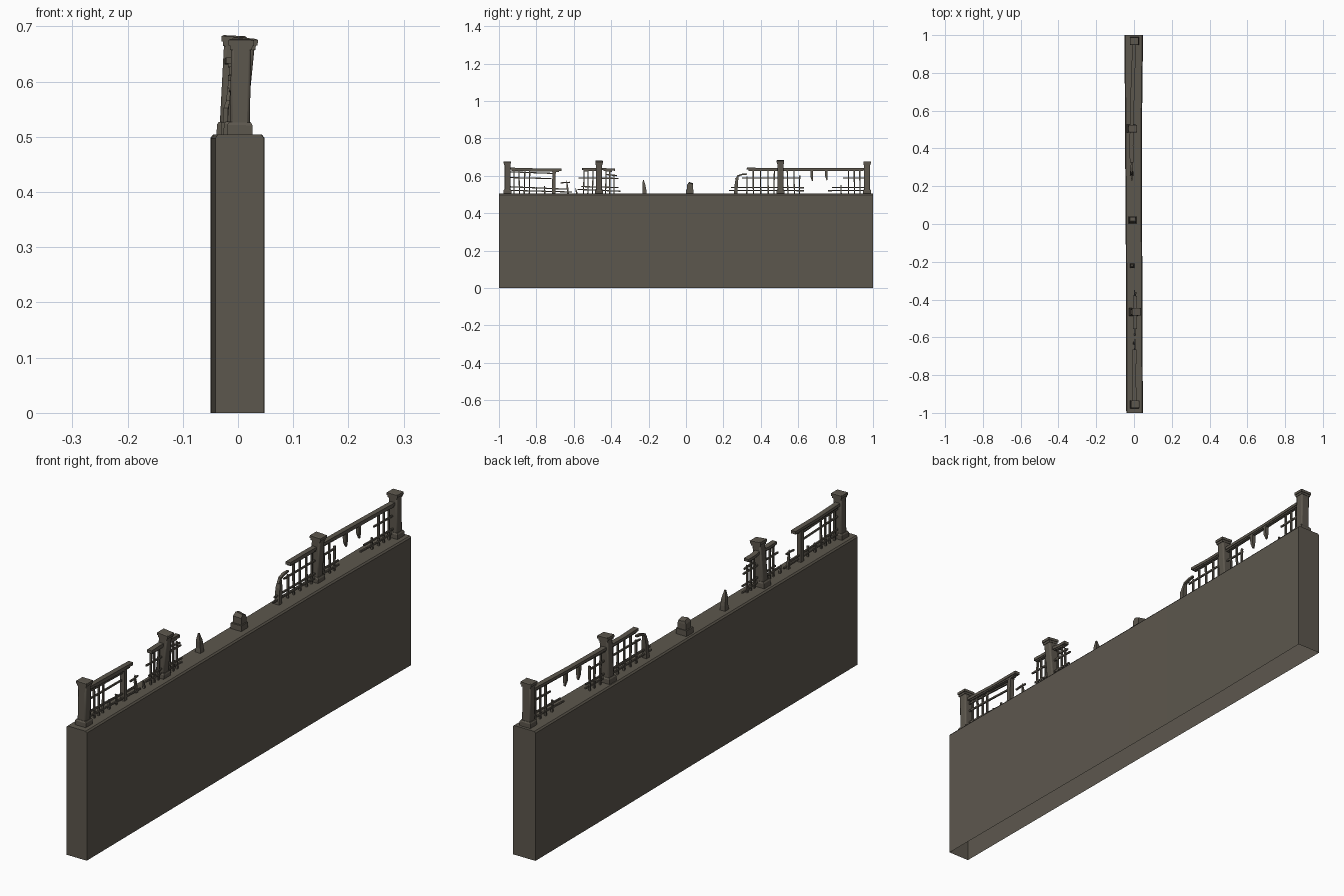
import bpy, bmesh, math, random
from mathutils import Vector

random.seed(4)
stone = bpy.data.materials.new("weathered brown stone")
stone.diffuse_color = (0.108, 0.095, 0.075, 1)
TOP = 0.503


def finish(name, bm, smooth=None, bevel=0):
    bmesh.ops.recalc_face_normals(bm, faces=bm.faces)
    me = bpy.data.meshes.new(name)
    bm.to_mesh(me)
    bm.free()
    me.materials.append(stone)
    ob = bpy.data.objects.new(name, me)
    bpy.context.collection.objects.link(ob)
    if bevel:
        m = ob.modifiers.new("bevel", 'BEVEL')
        m.width, m.segments = bevel, 2
    if smooth:
        bpy.ops.object.select_all(action='DESELECT')
        ob.select_set(True)
        bpy.context.view_layer.objects.active = ob
        bpy.ops.object.shade_smooth_by_angle(angle=math.radians(smooth))
    return ob


# rectangular bar swept along points; sizes are (x width, depth) per point
def sweep(name, pts, sizes, **kw):
    pts = [Vector(p) for p in pts]
    if not isinstance(sizes, list):
        sizes = [sizes] * len(pts)
    bm = bmesh.new()
    rings = []
    for i, (p, (w, d)) in enumerate(zip(pts, sizes)):
        t = (pts[min(i + 1, len(pts) - 1)] - pts[max(i - 1, 0)]).normalized()
        up = t.cross(Vector((1, 0, 0))).normalized()
        side = up.cross(t)
        rings.append([bm.verts.new(p + side * (a * w / 2) + up * (b * d / 2))
                      for a, b in ((-1, -1), (1, -1), (1, 1), (-1, 1))])
    for r, s in zip(rings, rings[1:]):
        for k in range(4):
            bm.faces.new((r[k], r[(k + 1) % 4], s[(k + 1) % 4], s[k]))
    bm.faces.new(rings[0])
    bm.faces.new(rings[-1])
    return finish(name, bm, **kw)


# wall: open-bottomed body with slightly uneven width and worn top edges
bm = bmesh.new()
stations = [(-1, -0.041, 0.047), (0.0, -0.044, 0.043), (0.5, -0.048, 0.042), (1, -0.05, 0.048)]
rings = []
for y, a, b in stations:
    prof = [(a, 0), (a, TOP - 0.005), (a + 0.005, TOP + 0.001),
            (b - 0.005, TOP + 0.001), (b, TOP - 0.005), (b, 0)]
    rings.append([bm.verts.new((x, y, z)) for x, z in prof])
for r, s in zip(rings, rings[1:]):
    for k in range(5):
        bm.faces.new((r[k], r[k + 1], s[k + 1], s[k]))
bm.faces.new(rings[0])
bm.faces.new(rings[-1])
finish("wall", bm, smooth=35)


# main posts: plinth, shaft, collar and cap, each leaning a little
def post(name, x, y, top, lean):
    def at(z):
        return (x + lean * (z - TOP) / 0.17, y, z)
    sweep(name + "_base", [at(TOP - 0.002), at(0.521), at(0.526)],
          [(0.046, 0.042), (0.046, 0.042), (0.04, 0.036)])
    sweep(name + "_shaft", [at(0.52), at(top - 0.015)], (0.036, 0.033), bevel=0.005, smooth=40)
    sweep(name + "_collar", [at(top - 0.02), at(top - 0.012)], (0.04, 0.036))
    sweep(name + "_cap", [at(top - 0.012), at(top - 0.002), at(top)],
          [(0.046, 0.04), (0.046, 0.04), (0.038, 0.032)])


for n, x, y, top, lean in (("post_1", 0.003, -0.955, 0.677, 0.003),
                           ("post_2", -0.004, -0.465, 0.679, 0.017),
                           ("post_3", -0.016, 0.505, 0.683, 0.009),
                           ("post_4", 0.003, 0.968, 0.677, -0.002)):
    post(n, x, y, top, lean)

# broken stump of the missing middle post
sweep("stump_base", [(-0.008, 0.02, TOP - 0.002), (-0.008, 0.02, 0.526)], (0.046, 0.042))
sweep("stump_shaft", [(-0.008, 0.022, 0.52), (-0.008, 0.022, 0.55), (-0.006, 0.026, 0.561)],
      [(0.036, 0.032), (0.036, 0.032), (0.03, 0.022)])


# centre line of the railing
def cx(y):
    if y > 0.5:
        return -0.012 + (y - 0.5) * 0.03
    return -0.012 if y > 0 else (0.003 if y < -0.6 else 0.006)


# top rails: moulded from a main bar with a narrower bar below
for i, (y0, y1, z0, z1) in enumerate(((-0.94, -0.665, 0.638, 0.632), (-0.555, -0.45, 0.635, 0.637),
                                      (-0.45, -0.38, 0.637, 0.632), (0.325, 0.505, 0.638, 0.637),
                                      (0.505, 0.965, 0.637, 0.637))):
    ym = (y0 + y1) / 2
    sweep(f"top_rail_{i}", [(cx(y0), y0, z0), (cx(ym) - 0.002, ym, (z0 + z1) / 2 - 0.001), (cx(y1), y1, z1)],
          (0.02, 0.011))
    sweep(f"under_rail_{i}", [(cx(y0), y0 + 0.008, z0 - 0.008), (cx(y1), y1 - 0.015, z1 - 0.008)],
          (0.013, 0.007))

# thin horizontal bars: start y, end y, start z, end z
bars = [(-0.94, -0.7, 0.621, 0.612), (-0.94, -0.72, 0.59, 0.585), (-0.94, -0.63, 0.541, 0.528),
        (-0.94, -0.61, 0.522, 0.513), (-0.67, -0.62, 0.562, 0.565),
        (-0.575, -0.36, 0.588, 0.586), (-0.58, -0.35, 0.527, 0.517), (-0.56, -0.36, 0.542, 0.537),
        (-0.43, -0.37, 0.607, 0.6),
        (0.30, 0.61, 0.588, 0.588), (0.24, 0.63, 0.538, 0.536), (0.23, 0.63, 0.521, 0.52),
        (0.76, 0.96, 0.52, 0.521), (0.78, 0.96, 0.538, 0.538), (0.84, 0.96, 0.588, 0.588)]
for i, (y0, y1, z0, z1) in enumerate(bars):
    ym = (y0 + y1) / 2
    sweep(f"thin_bar_{i}", [(cx(y0), y0, z0), (cx(ym) + random.uniform(-0.002, 0.002), ym, (z0 + z1) / 2),
                            (cx(y1) + random.uniform(-0.004, 0.004), y1, z1)], (0.006, 0.006))

# thin balusters: y, bottom z, top z
balusters = [(-0.92, 0.5, 0.63), (-0.89, 0.5, 0.63), (-0.865, 0.5, 0.63), (-0.838, 0.5, 0.625),
             (-0.80, 0.5, 0.54), (-0.755, 0.5, 0.545), (-0.548, 0.5, 0.63), (-0.525, 0.5, 0.63),
             (-0.50, 0.5, 0.63), (-0.43, 0.5, 0.63), (-0.408, 0.5, 0.63), (-0.385, 0.5, 0.61),
             (0.325, 0.5, 0.595), (0.36, 0.5, 0.63), (0.40, 0.5, 0.63), (0.44, 0.5, 0.63), (0.47, 0.5, 0.63),
             (0.545, 0.5, 0.63), (0.58, 0.5, 0.63), (0.607, 0.5, 0.6), (0.83, 0.5, 0.55),
             (0.868, 0.5, 0.63), (0.90, 0.5, 0.63), (0.93, 0.5, 0.63)]
for i, (y, z0, z1) in enumerate(balusters):
    lean = random.uniform(-0.004, 0.004)
    sweep(f"baluster_{i}", [(cx(y), y, z0), (cx(y), y + lean, z1)], (0.007, 0.006))

# thick middle baluster and the broken stubs hanging from the rail
sweep("thick_baluster", [(0.002, -0.708, 0.5), (0.0, -0.705, 0.63)], (0.018, 0.018))
for i, (y, z) in enumerate(((0.672, 0.572), (0.75, 0.576))):
    sweep(f"hanging_stub_{i}", [(cx(y), y, 0.633), (cx(y), y, z + 0.022), (cx(y), y + 0.004, z)],
          [(0.014, 0.014), (0.013, 0.013), (0.006, 0.005)])

# splintered upright shards
for i, (x, y, z, w) in enumerate(((-0.01, -0.222, 0.578, 0.024), (0.001, -0.632, 0.575, 0.011),
                                  (0.004, -0.585, 0.535, 0.009))):
    h = z - TOP
    sweep(f"shard_{i}", [(x, y, TOP - 0.002), (x, y, TOP + h * 0.25), (x, y - 0.003, TOP + h * 0.6), (x, y - 0.006, z)],
          [(w, w), (w * 0.8, w * 0.85), (w * 0.75, w * 0.7), (w * 0.2, w * 0.2)])

# bent end of the broken rail and its leaning upright
sweep("bent_rail", [(-0.012, 0.265, 0.582), (-0.013, 0.278, 0.599), (-0.013, 0.3, 0.607), (-0.012, 0.325, 0.609)],
      [(0.008, 0.005), (0.011, 0.008), (0.011, 0.008), (0.008, 0.007)])
sweep("leaning_upright", [(-0.012, 0.265, 0.5), (-0.012, 0.27, 0.565), (-0.013, 0.277, 0.6)],
      [(0.02, 0.018), (0.019, 0.017), (0.009, 0.008)])
